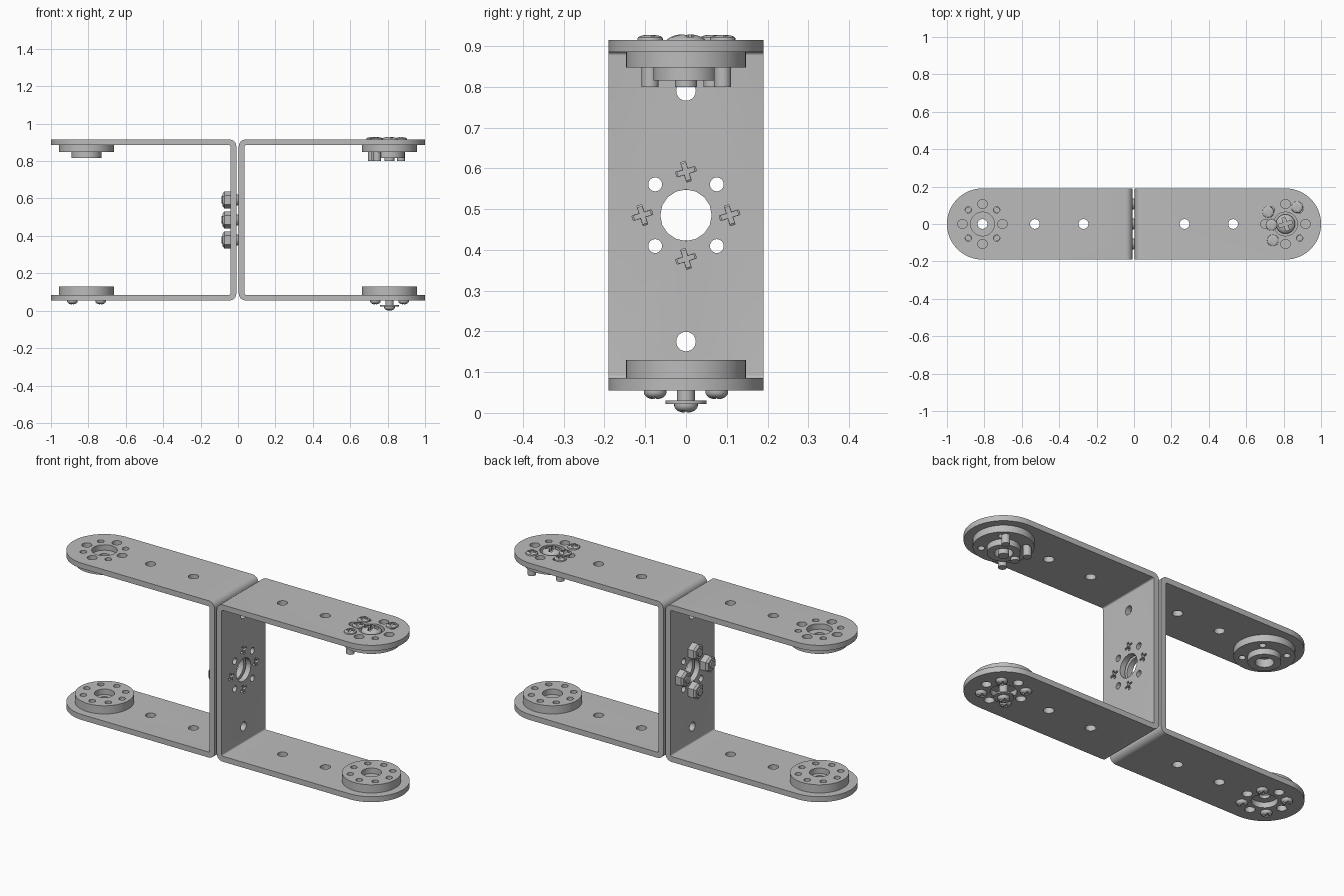
import bpy, bmesh
from math import pi, cos, sin, radians
from mathutils import Matrix, Vector

if "Cube" in bpy.data.objects:
    bpy.data.objects.remove(bpy.data.objects["Cube"], do_unlink=True)

metal = bpy.data.materials.new("grey_metal")
metal.use_nodes = True
GREY = (0.5, 0.5, 0.5, 1)
metal.diffuse_color = GREY
metal.node_tree.nodes["Principled BSDF"].inputs["Base Color"].default_value = GREY

HORN_X, MID_Z, RING = 0.81, 0.485, 0.107
LOW, HIGH, THICK, HALF_W = 0.055, 0.915, 0.03, 0.19
ORTHO = [k * pi / 2 for k in range(4)]
DIAGONAL = [a + pi / 4 for a in ORTHO]


def make(name, bm):
    bmesh.ops.recalc_face_normals(bm, faces=bm.faces)
    mesh = bpy.data.meshes.new(name)
    bm.to_mesh(mesh)
    bm.free()
    mesh.materials.append(metal)
    obj = bpy.data.objects.new(name, mesh)
    bpy.context.collection.objects.link(obj)
    return obj


def prism(bm, points, direction):
    face = bm.faces.new([bm.verts.new(p) for p in points])
    out = bmesh.ops.extrude_face_region(bm, geom=[face])
    verts = [v for v in out["geom"] if isinstance(v, bmesh.types.BMVert)]
    bmesh.ops.translate(bm, verts=verts, vec=direction)


def drill(bm, centre, radius, depth, axis="Z", segments=24):
    turn = Matrix.Rotation(pi / 2, 4, "Y") if axis == "X" else Matrix()
    bmesh.ops.create_cone(bm, cap_ends=True, segments=segments, radius1=radius,
                          radius2=radius, depth=depth,
                          matrix=Matrix.Translation(centre) @ turn)


def cross(size, arm, tilt):
    pts = []
    for k in range(4):
        a = k * pi / 2 + tilt
        for u, v in ((size, -arm), (size, arm), (arm, arm)):
            pts.append((u * cos(a) - v * sin(a), u * sin(a) + v * cos(a)))
    return pts


def boolean(obj, bm, operation="DIFFERENCE"):
    cutter = make("cutter", bm)
    cutter.hide_render = True
    mod = obj.modifiers.new("cut", "BOOLEAN")
    mod.operation, mod.solver, mod.object = operation, "EXACT", cutter
    deps = bpy.context.evaluated_depsgraph_get()
    mesh = bpy.data.meshes.new_from_object(obj.evaluated_get(deps))
    obj.modifiers.clear()
    obj.data = mesh
    bpy.data.objects.remove(cutter, do_unlink=True)


def lathe(name, profile, segments=40, closed=True):
    bm = bmesh.new()
    verts = [bm.verts.new((r, 0, z)) for r, z in profile]
    pairs = list(zip(verts, verts[1:])) + ([(verts[-1], verts[0])] if closed else [])
    edges = [bm.edges.new(p) for p in pairs]
    bmesh.ops.spin(bm, geom=verts + edges, axis=(0, 0, 1), cent=(0, 0, 0),
                   steps=segments, angle=2 * pi)
    bmesh.ops.remove_doubles(bm, verts=bm.verts, dist=1e-5)
    return make(name, bm)


def smooth(obj):
    bpy.ops.object.select_all(action="DESELECT")
    obj.select_set(True)
    bpy.context.view_layer.objects.active = obj
    bpy.ops.object.shade_smooth_by_angle(angle=radians(30))


def arc(cx, cz, r, start, end, steps=6):
    return [(cx + r * cos(start + (end - start) * k / steps),
             cz + r * sin(start + (end - start) * k / steps)) for k in range(steps + 1)]


# U-shaped brackets, bent from sheet and rounded at the free ends
def bracket(name, side, back, crossed):
    ro, ri = 0.036, 0.008
    xo, xi = back + ro, back + THICK + ri
    end = 1.1
    outline = [(end, LOW)] + arc(xo, LOW + ro, ro, -pi / 2, -pi)
    outline += arc(xo, HIGH - ro, ro, pi, pi / 2) + [(end, HIGH), (end, HIGH - THICK)]
    outline += arc(xi, HIGH - THICK - ri, ri, pi / 2, pi)
    outline += arc(xi, LOW + THICK + ri, ri, -pi, -pi / 2) + [(end, LOW + THICK)]
    bm = bmesh.new()
    prism(bm, [(side * x, -HALF_W, z) for x, z in outline], (0, 2 * HALF_W, 0))
    obj = make(name, bm)

    bm = bmesh.new()
    rim = [(-0.1, -0.3)] + arc(HORN_X, 0, HALF_W, -pi / 2, pi / 2, 40) + [(-0.1, 0.3)]
    rim[0], rim[-1] = (-0.1, -HALF_W), (-0.1, HALF_W)
    prism(bm, [(side * x, y, -0.2) for x, y in rim], (0, 0, 1.5))
    boolean(obj, bm, "INTERSECT")

    bm = bmesh.new()
    for x, r in ((0.27, 0.026), (0.53, 0.026), (HORN_X, 0.064)):
        drill(bm, (side * x, 0, 0.5), r, 2)
    for angles, r in ((ORTHO, 0.025), (DIAGONAL, 0.017)):
        for a in angles:
            drill(bm, (side * HORN_X + RING * cos(a), RING * sin(a), 0.5), r, 2)
    boolean(obj, bm)

    bm = bmesh.new()
    web_x = side * (back + THICK / 2)
    drill(bm, (web_x, 0, MID_Z), 0.063, 0.1, "X", 16)
    for z in (0.175, 0.79):
        drill(bm, (web_x, 0, z), 0.024, 0.1, "X")
    for a in DIAGONAL:
        drill(bm, (web_x, RING * cos(a), MID_Z + RING * sin(a)), 0.017, 0.1, "X")
    if crossed:
        for a in ORTHO:
            cy, cz = RING * cos(a), MID_Z + RING * sin(a)
            prism(bm, [(web_x - 0.05, cy + u, cz + v) for u, v in cross(0.025, 0.006, 0.3)],
                  (0.1, 0, 0))
    boolean(obj, bm)
    smooth(obj)


bracket("left_bracket", 1, 0.004, True)
bracket("right_bracket", -1, 0.009, False)


# Round horns fixed to the flanges
def horn(name, x, profile, angles):
    obj = lathe(name, profile, 48)
    bm = bmesh.new()
    for a in angles:
        drill(bm, (RING * cos(a), RING * sin(a), 0.5), 0.017, 2)
    boolean(obj, bm)
    obj.location.x = x
    smooth(obj)


TOP_HORN = [(0.026, 0.885), (0.147, 0.885), (0.147, 0.848), (0.08, 0.848),
            (0.08, 0.816), (0.045, 0.816), (0.045, 0.86), (0.026, 0.86)]
LOW_HORN = [(0.026, 0.085), (0.147, 0.085), (0.147, 0.13), (0.05, 0.13),
            (0.05, 0.1), (0.026, 0.1)]
for label, side in (("left", 1), ("right", -1)):
    horn(label + "_upper_horn", side * HORN_X, TOP_HORN, DIAGONAL)
    horn(label + "_lower_horn", side * HORN_X, LOW_HORN, ORTHO + DIAGONAL)


# Domed cross-head screws: head above z = 0, shank below
def screw(name, head, height, shank, length, rim=0.004):
    dome = [(head * sin(t), rim + (height - rim) * cos(t))
            for t in (k * pi / 12 for k in range(7))]
    obj = lathe(name, dome + [(head, 0), (shank, 0), (shank, -length), (0, -length)],
                24, False)
    bm = bmesh.new()
    pts = cross(head * 0.7, head * 0.18, 0.3)
    prism(bm, [(u, v, height * 0.45) for u, v in pts], (0, 0, height))
    boolean(obj, bm)
    smooth(obj)
    return obj


def place(source, spots, rotation=(0, 0, 0)):
    for i, spot in enumerate(spots):
        obj = source if i == 0 else source.copy()
        if i:
            bpy.context.collection.objects.link(obj)
        obj.location, obj.rotation_euler = Vector(spot), rotation


FLIP = (pi, 0, 0)
place(screw("lower_horn_screw", 0.028, 0.022, 0.016, 0.06),
      [(s * HORN_X + RING * cos(a), RING * sin(a), LOW) for s in (1, -1) for a in DIAGONAL],
      FLIP)
place(screw("upper_screw", 0.031, 0.013, 0.021, 0.115),
      [(0.717, 0.064, HIGH), (0.872, 0.09, HIGH), (0.735, -0.005, HIGH), (0.743, -0.088, HIGH)])
place(screw("upper_centre_screw", 0.052, 0.045, 0.027, 0.085, 0.02), [(HORN_X, 0, 0.885)])
place(screw("lower_centre_screw", 0.029, 0.022, 0.022, 0.08), [(HORN_X, 0, 0.022)], FLIP)
washer = lathe("lower_washer", [(0.02, 0.022), (0.05, 0.022), (0.05, 0.03), (0.02, 0.03)])
washer.location.x = HORN_X
smooth(washer)

# Screws and hexagonal nuts joining the two brackets
joints = [(RING * cos(a), MID_Z + RING * sin(a)) for a in ORTHO]
place(screw("joint_screw", 0.03, 0.018, 0.02, 0.08), [(-0.009, y, z) for y, z in joints],
      (0, pi / 2, 0))
nut = lathe("joint_nut", [(0.018, 0), (0.046, 0), (0.046, 0.034), (0.035, 0.044), (0.018, 0.044)], 6)
place(nut, [(-0.038, y, z) for y, z in joints], (0, -pi / 2, 0))
